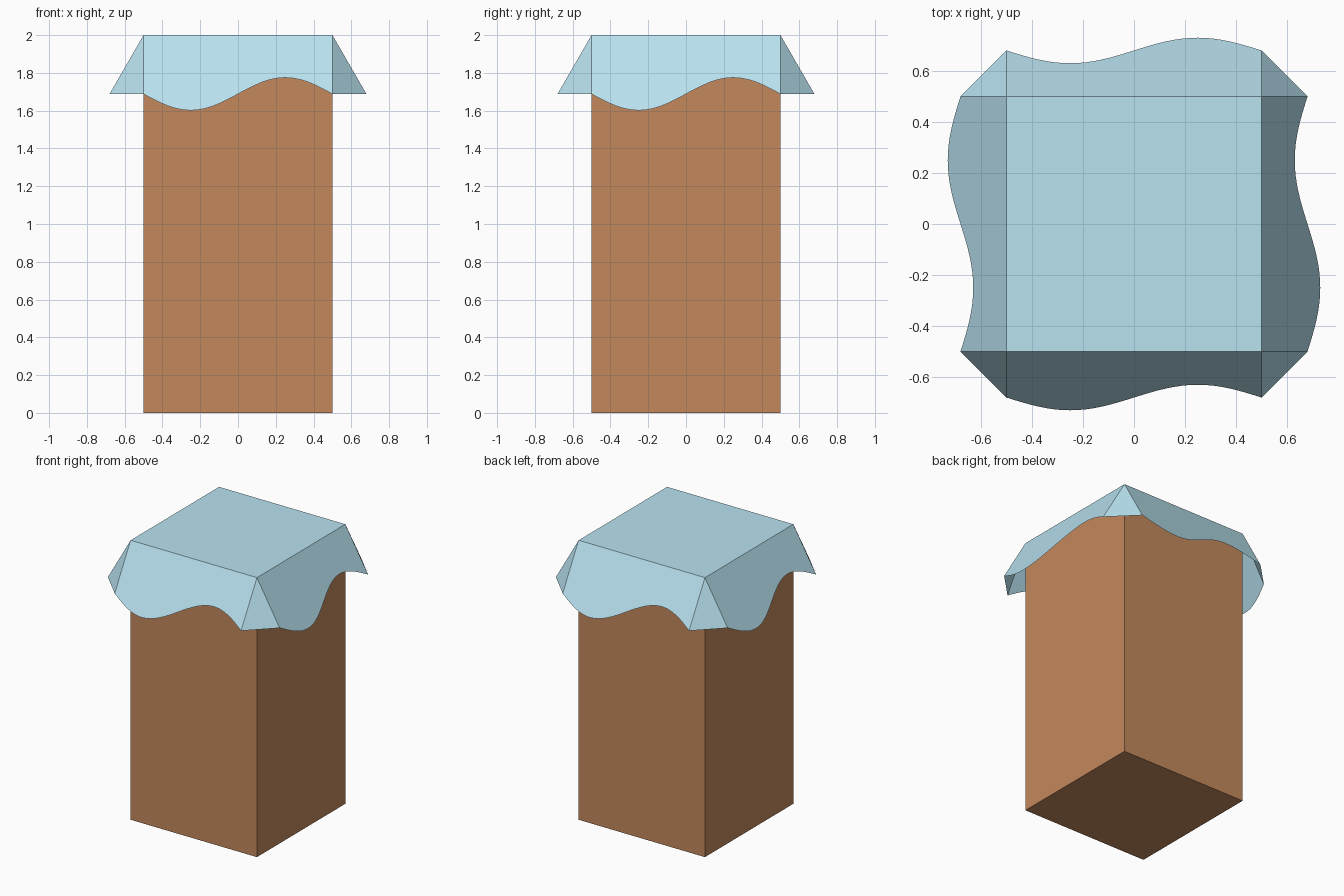
import bpy, bmesh
from math import sin, cos, pi, radians
from mathutils import Matrix, Vector

if "Cube" in bpy.data.objects:
    bpy.data.objects.remove(bpy.data.objects["Cube"])

HALF, TOP = 0.5, 2.0
LENGTH, WAVE, TILT, STEPS = 0.36, 0.1, radians(30), 32


def finish(bm, name, color):
    bmesh.ops.remove_doubles(bm, verts=bm.verts, dist=1e-5)
    mesh = bpy.data.meshes.new(name)
    bm.to_mesh(mesh)
    bm.free()
    mat = bpy.data.materials.new(name + "_material")
    mat.diffuse_color = color
    mat.use_nodes = True
    mat.node_tree.nodes["Principled BSDF"].inputs["Base Color"].default_value = mat.diffuse_color
    mesh.materials.append(mat)
    obj = bpy.data.objects.new(name, mesh)
    bpy.context.collection.objects.link(obj)


def hem(x):
    # point on the wavy lower edge of the front flap
    d = LENGTH - WAVE * sin(2 * pi * x)
    return Vector((x, -HALF - d * sin(TILT), TOP - d * cos(TILT)))


# box body, open where the cloth closes it
bm = bmesh.new()
bmesh.ops.create_cube(bm, size=1, matrix=Matrix.Translation((0, 0, TOP / 2)) @ Matrix.Diagonal((1, 1, TOP, 1)))
bmesh.ops.delete(bm, geom=[f for f in bm.faces if f.normal.z > 0.5], context='FACES_ONLY')
finish(bm, "box_body", (0.55, 0.25, 0.11, 1))

# cloth: flat top, four wavy flaps and four corner gussets
bm = bmesh.new()
bm.faces.new([bm.verts.new((x, y, TOP)) for x, y in
              ((-HALF, -HALF), (HALF, -HALF), (HALF, HALF), (-HALF, HALF))])
for k in range(4):
    rot = Matrix.Rotation(k * pi / 2, 3, 'Z')

    def face(*points):
        bm.faces.new([bm.verts.new(rot @ p) for p in points])

    xs = [-HALF + i / STEPS for i in range(STEPS + 1)]
    for a, b in zip(xs, xs[1:]):
        face(hem(a), hem(b), Vector((b, -HALF, TOP)), Vector((a, -HALF, TOP)))
    next_hem = Matrix.Rotation(pi / 2, 3, 'Z') @ hem(-HALF)
    face(hem(HALF), next_hem, Vector((HALF, -HALF, TOP)))
# unify the top rim with the flap subdivisions
top = max(bm.faces, key=lambda f: f.calc_area())
bmesh.ops.subdivide_edges(bm, edges=list(top.edges), cuts=STEPS - 1)
finish(bm, "cloth_cover", (0.48, 0.76, 0.87, 1))
